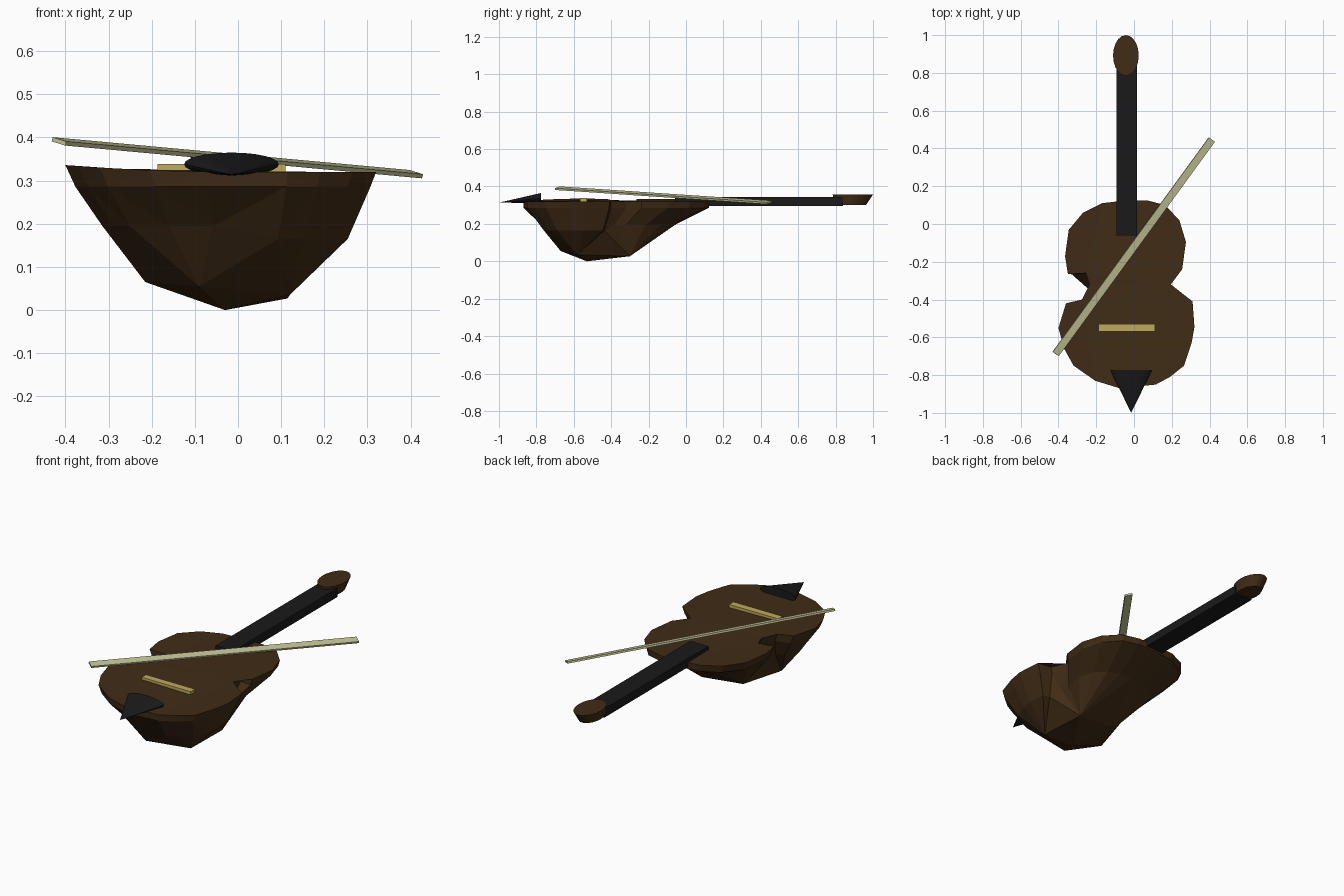
import bpy, bmesh
from math import cos, sin, pi, atan2
from mathutils import Vector

if "Cube" in bpy.data.objects:
    bpy.data.objects.remove(bpy.data.objects["Cube"])


def material(name, rgb):
    m = bpy.data.materials.new(name)
    m.diffuse_color = (*rgb, 1)
    m.use_nodes = True
    m.node_tree.nodes["Principled BSDF"].inputs["Base Color"].default_value = m.diffuse_color
    return m


wood = material("brown_wood", (0.052, 0.025, 0.008))
black = material("black_wood", (0.01, 0.01, 0.011))
maple = material("pale_wood", (0.52, 0.4, 0.11))
cream = material("bow_wood", (0.55, 0.55, 0.31))


def loft(name, rings, mat, tip=None, triangulate=False):
    """Skin a list of equal-length rings; cap with faces, or with a tip point."""
    bm = bmesh.new()
    rows = [[bm.verts.new(p) for p in ring] for ring in rings]
    n = len(rows[0])
    for a, b in zip(rows, rows[1:]):
        for i in range(n):
            j = (i + 1) % n
            bm.faces.new((a[i], a[j], b[j], b[i]))
    bm.faces.new(rows[0])
    if tip:
        t = bm.verts.new(tip)
        for i in range(n):
            bm.faces.new((rows[-1][i], rows[-1][(i + 1) % n], t))
    else:
        bm.faces.new(rows[-1])
    if triangulate:
        bmesh.ops.triangulate(bm, faces=bm.faces[:])
    bmesh.ops.remove_doubles(bm, verts=bm.verts[:], dist=1e-4)
    bmesh.ops.recalc_face_normals(bm, faces=bm.faces[:])
    me = bpy.data.meshes.new(name)
    bm.to_mesh(me)
    bm.free()
    ob = bpy.data.objects.new(name, me)
    bpy.context.collection.objects.link(ob)
    me.materials.append(mat)
    return ob


def box(name, x, y, z, mat):
    rings = [[(x[0], y[0], h), (x[1], y[0], h), (x[1], y[1], h), (x[0], y[1], h)] for h in z]
    return loft(name, rings, mat)


# Body: violin outline, nearly flat top, coarse faceted bowl underneath
outline = [(-.04, .125), (-.17, .11), (-.27, .06), (-.345, -.03), (-.365, -.17),
           (-.35, -.265), (-.255, -.26), (-.235, -.32), (-.275, -.40), (-.36, -.42),
           (-.40, -.55), (-.37, -.66), (-.32, -.75), (-.205, -.83), (-.075, -.87),
           (.115, -.85), (.19, -.81), (.265, -.75), (.305, -.63), (.32, -.545),
           (.31, -.41), (.23, -.40), (.195, -.32), (.185, -.23), (.255, -.24),
           (.275, -.095), (.24, .02), (.165, .10), (.07, .125)]
CX, CY = -.04, -.53
top = [(x, y, .32 + (.1 * x * x if x < 0 else 0)) for x, y in outline]
rim = [(-.035 + (x - CX) * .95, CY + (y - CY) * .995, .286) for x, y in outline]

# middle ring: the lower half bulges more and the upper bout is slimmer
middle = []
for x, y in outline:
    waist = -.41 < y < -.22 and abs(x - CX) < .28
    sx = .88 if waist else (.7 if y > -.3 else .79)
    z = .165 if x > 0 and y < -.38 else .195
    middle.append((-.03 + (x - CX) * sx, CY + (y - CY) * .72, z))

# low ring: each outline point drops to the low point in the nearest direction
low = [(.115, -.30, .027), (.12, -.58, .035), (-.09, -.67, .055), (-.215, -.52, .065), (-.13, -.31, .05)]


def drop(p):
    d = Vector((p[0] - CX, p[1] - CY)).normalized()
    return max(low, key=lambda q: d.dot(Vector((q[0] - CX, q[1] - CY)).normalized()))


loft("violin_body", [top, rim, middle, [drop(p) for p in outline]], wood,
     tip=(-.03, -.53, 0), triangulate=True)

# Neck with fingerboard
box("neck", (-.093, .016), (-.06, .84), (.295, .343), black)

# Scroll head: tapered oval block
N = 20
scroll = [[(-.043 + rx * cos(2 * pi * i / N), cy + ry * sin(2 * pi * i / N), z) for i in range(N)]
          for rx, ry, cy, z in ((.054, .085, .878, .302), (.068, .108, .892, .358))]
loft("scroll_head", scroll, wood)

# Bridge
box("bridge", (-.187, .11), (-.568, -.53), (.31, .338), maple)

# Chin rest: flattened cone pointing forward
M = 24
base = [(-.015 + .11 * cos(2 * pi * i / M), -.775, .338 + .027 * sin(2 * pi * i / M)) for i in range(M)]
loft("chin_rest", [base], black, tip=(-.015, -1.0, .314))

# Bow lying diagonally across the strings, rolled slightly
a, b = Vector((-.415, -.688, .391)), Vector((.412, .447, .315))
side = ((b - a).cross(Vector((0, 0, 1))).normalized() + Vector((0, 0, -.25))).normalized() * .02
up = side.cross(b - a).normalized() * .005
loft("bow", [[p + side * s + up * u for s, u in ((-1, -1), (1, -1), (1, 1), (-1, 1))] for p in (a, b)], cream)
